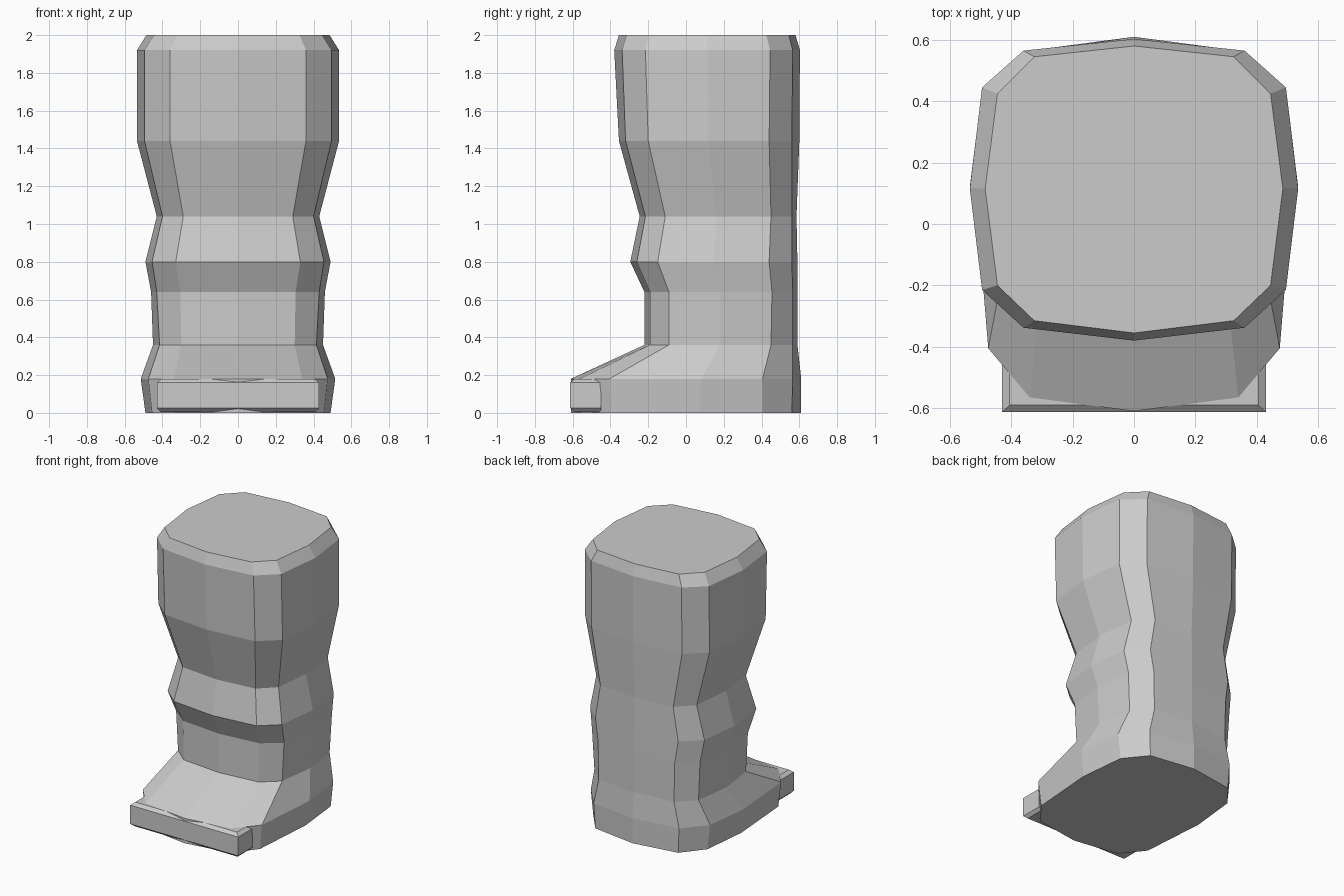
import bpy, bmesh

if "Cube" in bpy.data.objects:
    bpy.data.objects.remove(bpy.data.objects["Cube"])

# Boot shaft levels: z, half widths (front, corner, side), y from front centre to back centre
LEVELS = [
    (0.00, .33, .455, .49, (-.61, -.56, -.40, .07, .405, .56, .61)),
    (0.18, .34, .475, .515, (-.61, -.565, -.405, .08, .405, .565, .61)),
    (0.36, .30, .415, .45, (-.22, -.19, -.09, .18, .45, .565, .59)),
    (0.64, .305, .43, .46, (-.22, -.19, -.09, .18, .455, .565, .59)),
    (0.80, .33, .455, .49, (-.295, -.26, -.15, .15, .44, .56, .59)),
    (1.04, .29, .40, .43, (-.245, -.215, -.11, .16, .45, .56, .585)),
    (1.44, .36, .495, .535, (-.355, -.32, -.20, .12, .44, .56, .60)),
    (1.92, .36, .495, .535, (-.38, -.338, -.215, .115, .445, .565, .603)),
    (2.00, .325, .445, .485, (-.355, -.315, -.20, .115, .425, .545, .58)),
]


def loft(name, rings):
    bm = bmesh.new()
    loops = [[bm.verts.new(p) for p in ring] for ring in rings]
    n = len(loops[0])
    for a, b in zip(loops, loops[1:]):
        for i in range(n):
            j = (i + 1) % n
            bm.faces.new((a[i], a[j], b[j], b[i]))
    bm.faces.new(loops[0][::-1])
    bm.faces.new(loops[-1])
    bmesh.ops.recalc_face_normals(bm, faces=bm.faces)
    mesh = bpy.data.meshes.new(name)
    bm.to_mesh(mesh)
    bm.free()
    obj = bpy.data.objects.new(name, mesh)
    bpy.context.collection.objects.link(obj)
    return obj


def twelve_sided(z, front, corner, side, ys):
    half = list(zip((0, front, corner, side, corner, front, 0), ys))
    return [(x, y, z) for x, y in half] + [(-x, y, z) for x, y in half[-2:0:-1]]


def rectangle(z, w, y0, y1):
    return [(-w, y0, z), (w, y0, z), (w, y1, z), (-w, y1, z)]


# Shaft and foot in one faceted body
loft("boot_body", [twelve_sided(*level) for level in LEVELS])

# Toe cap bar with chamfered upper and lower edges
loft("toe_bar", [rectangle(.005, .41, -.59, -.45), rectangle(.025, .43, -.613, -.45),
                 rectangle(.16, .43, -.613, -.45), rectangle(.18, .405, -.59, -.45)])
